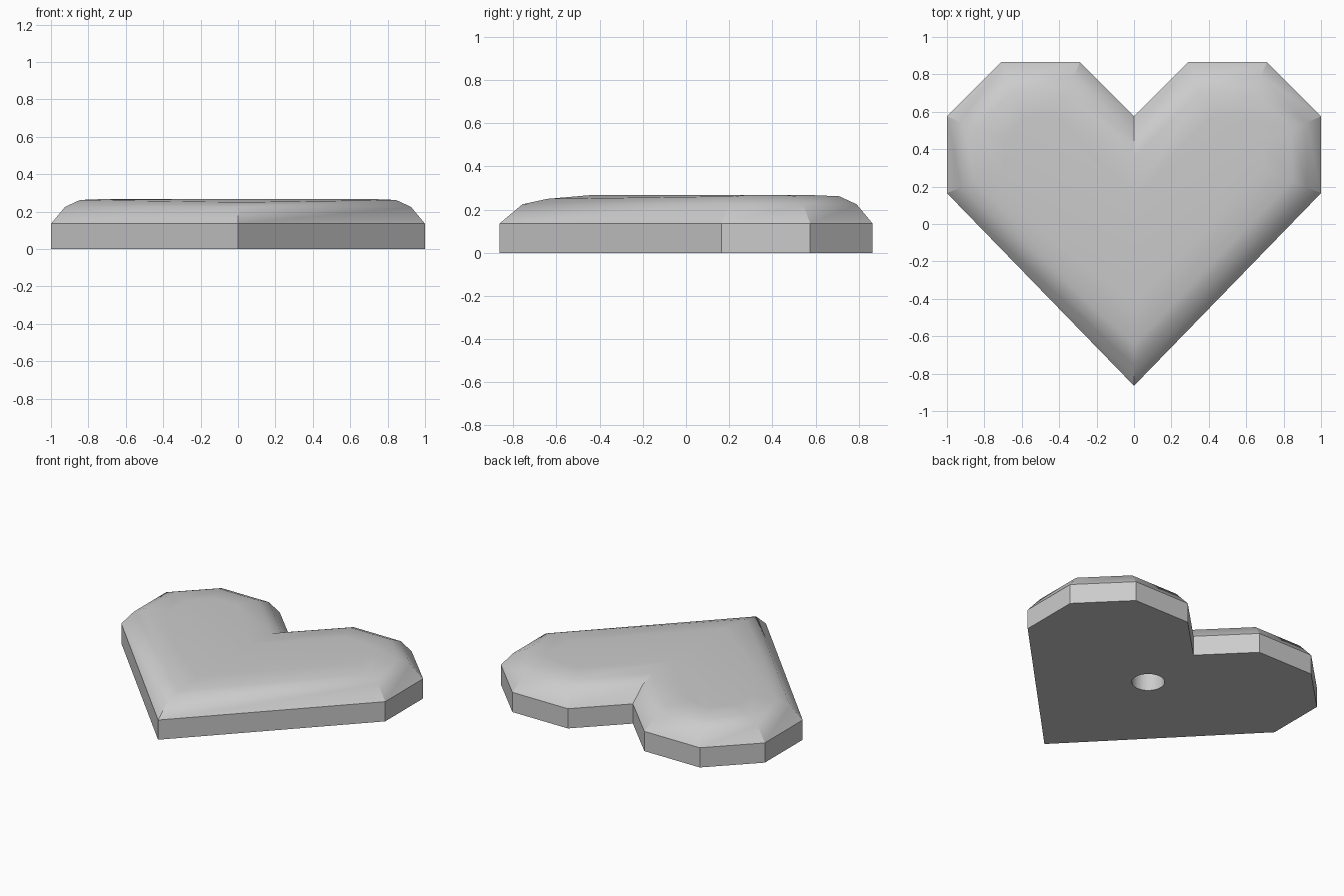
import bpy, bmesh, math
from mathutils import Vector

if "Cube" in bpy.data.objects:
    bpy.data.objects.remove(bpy.data.objects["Cube"])

# Plain grey material
grey = bpy.data.materials.new("light grey")
grey.use_nodes = True
colour = (0.6, 0.6, 0.6, 1)
grey.diffuse_color = colour
grey.node_tree.nodes["Principled BSDF"].inputs["Base Color"].default_value = colour

# Heart outline, counter-clockwise: one half plus its mirror image
half = [(0, -0.865), (1, 0.165), (1, 0.575), (0.71, 0.865), (0.29, 0.865), (0, 0.575)]
outline = [Vector(p) for p in half + [(-x, y) for x, y in half[-2:0:-1]]]


def inset(points, distance):
    """Move every edge inward by the same distance."""
    result = []
    for i, p in enumerate(points):
        a = (p - points[i - 1]).normalized()
        b = (points[(i + 1) % len(points)] - p).normalized()
        na, nb = Vector((-a.y, a.x)), Vector((-b.y, b.x))
        result.append(p + (na + nb) * distance / (1 + na.dot(nb)))
    return result


# Heart body: stacked rings from the base, over the bevel, to the soft crown
bm = bmesh.new()
rings = []
for distance, z in [(0, 0), (0, 0.135), (0.075, 0.225), (0.155, 0.262), (0.3, 0.268)]:
    rings.append([bm.verts.new((p.x, p.y, z)) for p in inset(outline, distance)])
rings[3][0].co.z = 0.25  # lower crown at the tip
for low, high in zip(rings, rings[1:]):
    for i in range(len(low)):
        j = (i + 1) % len(low)
        bm.faces.new((low[i], low[j], high[j], high[i]))
bm.faces.new(rings[-1])
bm.faces.new(rings[0][::-1])
mesh = bpy.data.meshes.new("heart_body")
bm.to_mesh(mesh)
bm.free()
heart = bpy.data.objects.new("heart_body", mesh)
bpy.context.collection.objects.link(heart)
mesh.materials.append(grey)

# Round blind hole in the underside
hole_y, hole_r, hole_top = 0.137, 0.102, 0.2
bpy.ops.mesh.primitive_cylinder_add(vertices=48, radius=hole_r, depth=2 * hole_top,
                                    location=(0, hole_y, 0))
cutter = bpy.context.object
cutter.name = "hole_cutter"
cutter.hide_render = True
cutter.data.materials.append(grey)
cut = heart.modifiers.new("hole", 'BOOLEAN')
cut.operation = 'DIFFERENCE'
cut.solver = 'EXACT'
cut.object = cutter

bpy.ops.object.select_all(action='DESELECT')
heart.select_set(True)
bpy.context.view_layer.objects.active = heart
bpy.ops.object.modifier_apply(modifier=cut.name)
bpy.data.objects.remove(cutter)

# Soft crown with crisp edges; facets inside the hole
bpy.ops.object.shade_smooth_by_angle(angle=math.radians(30))
for face in heart.data.polygons:
    c = face.center
    if math.hypot(c.x, c.y - hole_y) < hole_r + 0.01 and c.z < hole_top + 0.01:
        face.use_smooth = False
